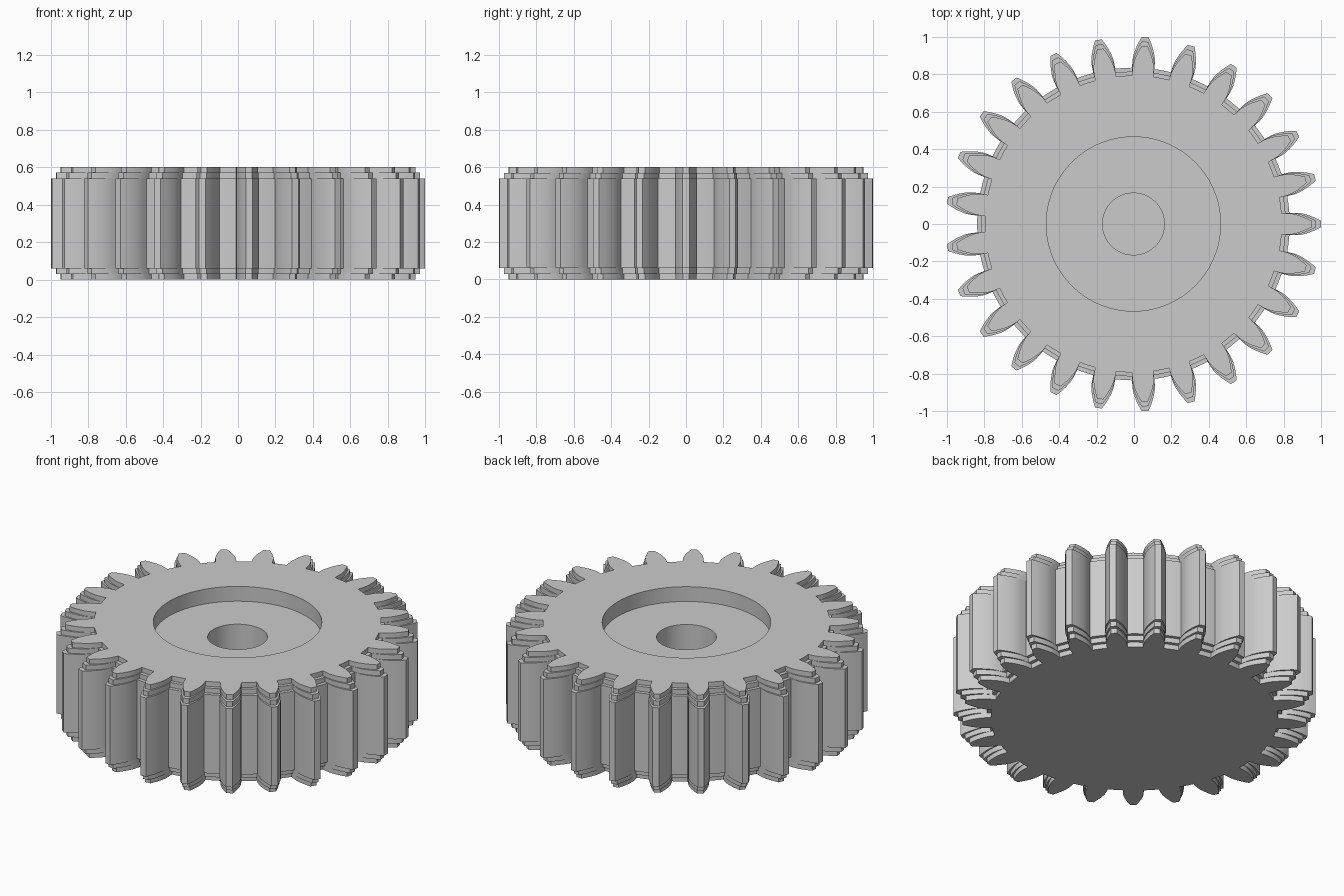
import bpy
import bmesh
from math import pi, sin, cos, tan, acos

cube = bpy.data.objects.get("Cube")
if cube:
    bpy.data.objects.remove(cube, do_unlink=True)

TEETH = 25
TIP, BASE, ROOT = 1.0, 0.87, 0.834
CENTRE_X = -0.003
BASE_HALF = 0.069      # half angle of a tooth at its base circle
FLANK_STEPS = 7
ROUND = 72

# Plain grey material
grey = bpy.data.materials.new("light grey")
grey.use_nodes = True
colour = (0.6, 0.6, 0.6, 1)
grey.diffuse_color = colour
grey.node_tree.nodes["Principled BSDF"].inputs["Base Color"].default_value = colour


def tooth_outline():
    """Involute tooth and the root gap after it, as (radius, angle) pairs."""
    flank = [(ROOT, BASE_HALF + 0.003)]
    for i in range(FLANK_STEPS + 1):
        r = BASE + (TIP - BASE) * i / FLANK_STEPS
        a = acos(BASE / r)
        flank.append((r, BASE_HALF - (tan(a) - a)))
    tooth = [(r, -a) for r, a in flank] + flank[::-1]
    start = flank[0][1]
    gap = 2 * pi / TEETH - 2 * start
    return tooth + [(ROOT, start + gap * k / 3) for k in (1, 2)]


def add_ring(bm, polar, z, scale=1.0):
    return [bm.verts.new((CENTRE_X + r * scale * cos(a), r * scale * sin(a), z))
            for r, a in polar]


def close_loop(bm, ring):
    edges = []
    for a, b in zip(ring, ring[1:] + ring[:1]):
        edges.append(bm.edges.get((a, b)) or bm.edges.new((a, b)))
    return edges


def bridge(bm, low, high):
    n = len(low)
    for i in range(n):
        j = (i + 1) % n
        bm.faces.new((low[i], low[j], high[j], high[i]))


def fill(bm, *rings):
    edges = [e for ring in rings for e in close_loop(bm, ring)]
    bmesh.ops.triangle_fill(bm, edges=edges, use_beauty=True, normal=(0, 0, 1))


bm = bmesh.new()

# Toothed rim with two stepped ledges at both ends
gear = [(r, a + 2 * pi * t / TEETH) for t in range(TEETH) for r, a in tooth_outline()]
steps = [(0, 0.95), (0.03, 0.95), (0.03, 0.975), (0.06, 0.975), (0.06, 1)]
steps += [(0.6 - z, s) for z, s in reversed(steps)]
rim = [add_ring(bm, gear, z, s) for z, s in steps]
for low, high in zip(rim, rim[1:]):
    bridge(bm, low, high)

# Round recess and blind bore in the top
bore = [add_ring(bm, [(r, 2 * pi * k / ROUND) for k in range(ROUND)], z)
        for r, z in ((0.465, 0.6), (0.465, 0.51), (0.165, 0.51), (0.165, 0.06))]
for high, low in zip(bore, bore[1:]):
    bridge(bm, high, low)

# Underside, top face and bore floor
fill(bm, rim[0])
fill(bm, rim[-1], bore[0])
fill(bm, bore[-1])
bmesh.ops.recalc_face_normals(bm, faces=bm.faces)

mesh = bpy.data.meshes.new("gear_wheel")
bm.to_mesh(mesh)
bm.free()
mesh.materials.append(grey)
wheel = bpy.data.objects.new("gear_wheel", mesh)
bpy.context.collection.objects.link(wheel)

bpy.ops.object.select_all(action="DESELECT")
wheel.select_set(True)
bpy.context.view_layer.objects.active = wheel
bpy.ops.object.shade_smooth_by_angle(angle=pi / 9)
